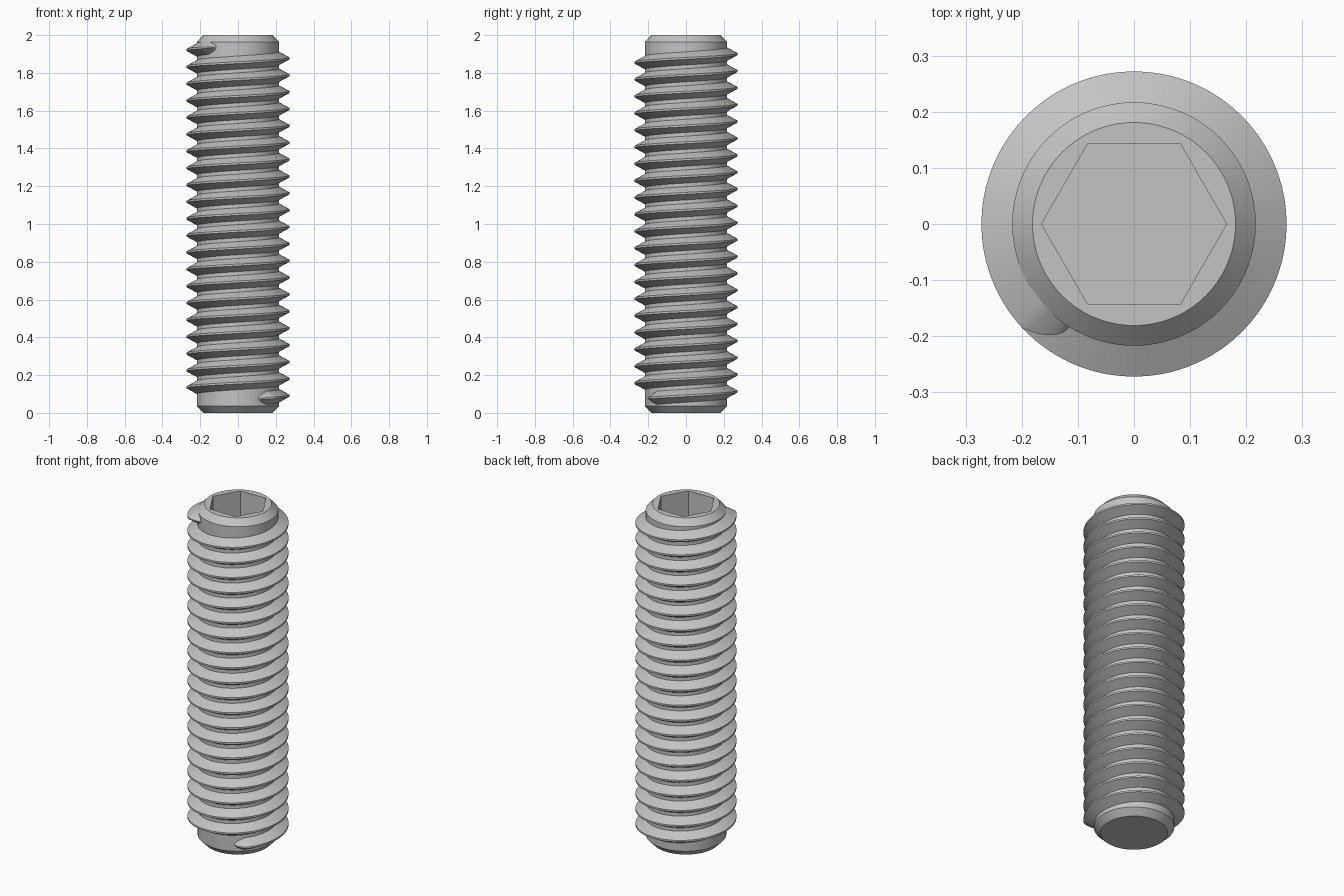
import bpy, bmesh
from math import sin, cos, radians, sqrt, pi

cube = bpy.data.objects.get("Cube")
if cube:
    bpy.data.objects.remove(cube, do_unlink=True)

SEGMENTS = 72
LENGTH = 2.0
CORE_R, END_R, CREST_R = 0.217, 0.181, 0.272
CHAMFER = 0.036
SOCKET_R, SOCKET_DEPTH = 0.165, 0.27
PITCH = 0.0893
START_ANGLE, START_Z = 300, 0.076
THREAD_DEGREES = 20 * 360 + 298
FADE_DEGREES = 15

steel = bpy.data.materials.new("grey_steel")
steel.use_nodes = True
steel.diffuse_color = (0.55, 0.55, 0.55, 1)
steel.node_tree.nodes["Principled BSDF"].inputs["Base Color"].default_value = (0.55, 0.55, 0.55, 1)


def finish(bm, name):
    bmesh.ops.recalc_face_normals(bm, faces=bm.faces)
    mesh = bpy.data.meshes.new(name)
    bm.to_mesh(mesh)
    bm.free()
    mesh.materials.append(steel)
    obj = bpy.data.objects.new(name, mesh)
    bpy.context.collection.objects.link(obj)
    bpy.ops.object.select_all(action='DESELECT')
    obj.select_set(True)
    bpy.context.view_layer.objects.active = obj
    bpy.ops.object.shade_smooth_by_angle(angle=radians(30))
    return obj


def ring(bm, radius, z, count):
    return [bm.verts.new((radius * cos(2 * pi * i / count),
                          radius * sin(2 * pi * i / count), z)) for i in range(count)]


def bridge(bm, a, b):
    for i in range(len(a)):
        j = (i + 1) % len(a)
        bm.faces.new((a[i], a[j], b[j], b[i]))


def loop_edges(bm, loop):
    return [bm.edges.get((v, loop[i - 1])) for i, v in enumerate(loop)]


# Chamfered shaft with a hexagonal socket in its top
bm = bmesh.new()
profile = [(END_R, 0), (CORE_R, CHAMFER), (CORE_R, LENGTH - CHAMFER), (END_R, LENGTH)]
rings = [ring(bm, r, z, SEGMENTS) for r, z in profile]
for lower, upper in zip(rings, rings[1:]):
    bridge(bm, lower, upper)
bm.faces.new(rings[0])
socket_rim = ring(bm, SOCKET_R, LENGTH, 6)
socket_floor = ring(bm, SOCKET_R, LENGTH - SOCKET_DEPTH, 6)
bridge(bm, socket_rim, socket_floor)
bm.faces.new(socket_floor)
bmesh.ops.triangle_fill(bm, use_beauty=True, normal=(0, 0, 1),
                        edges=loop_edges(bm, rings[-1]) + loop_edges(bm, socket_rim))
finish(bm, "shaft")

# Helical thread: a trapezoid swept upward, shrinking quickly at both ends
bm = bmesh.new()
root_r = CORE_R - 0.002
section = [(0, -0.036), (1, -0.005), (1, 0.005), (0, 0.036)]
fade_in = [0.1, 1, 2.5, 5, 7.5, 10, 12.5]
step = 360 / SEGMENTS
middle = [FADE_DEGREES + i * step for i in range(int((THREAD_DEGREES - 2 * FADE_DEGREES) / step) + 1)]
fade_out = [THREAD_DEGREES - d for d in reversed(fade_in + [FADE_DEGREES])]
loops = []
for turn in fade_in + middle + fade_out:
    size = sqrt(min(1, turn / FADE_DEGREES, (THREAD_DEGREES - turn) / FADE_DEGREES))
    angle = radians(START_ANGLE + turn)
    z = START_Z + PITCH * turn / 360
    loop = []
    for height, offset in section:
        r = root_r + height * size * (CREST_R - root_r)
        loop.append(bm.verts.new((r * cos(angle), r * sin(angle), z + offset * size)))
    loops.append(loop)
for a, b in zip(loops, loops[1:]):
    bridge(bm, a, b)
bm.faces.new(loops[0])
bm.faces.new(loops[-1])
bmesh.ops.remove_doubles(bm, verts=bm.verts, dist=0.00001)
finish(bm, "thread")
